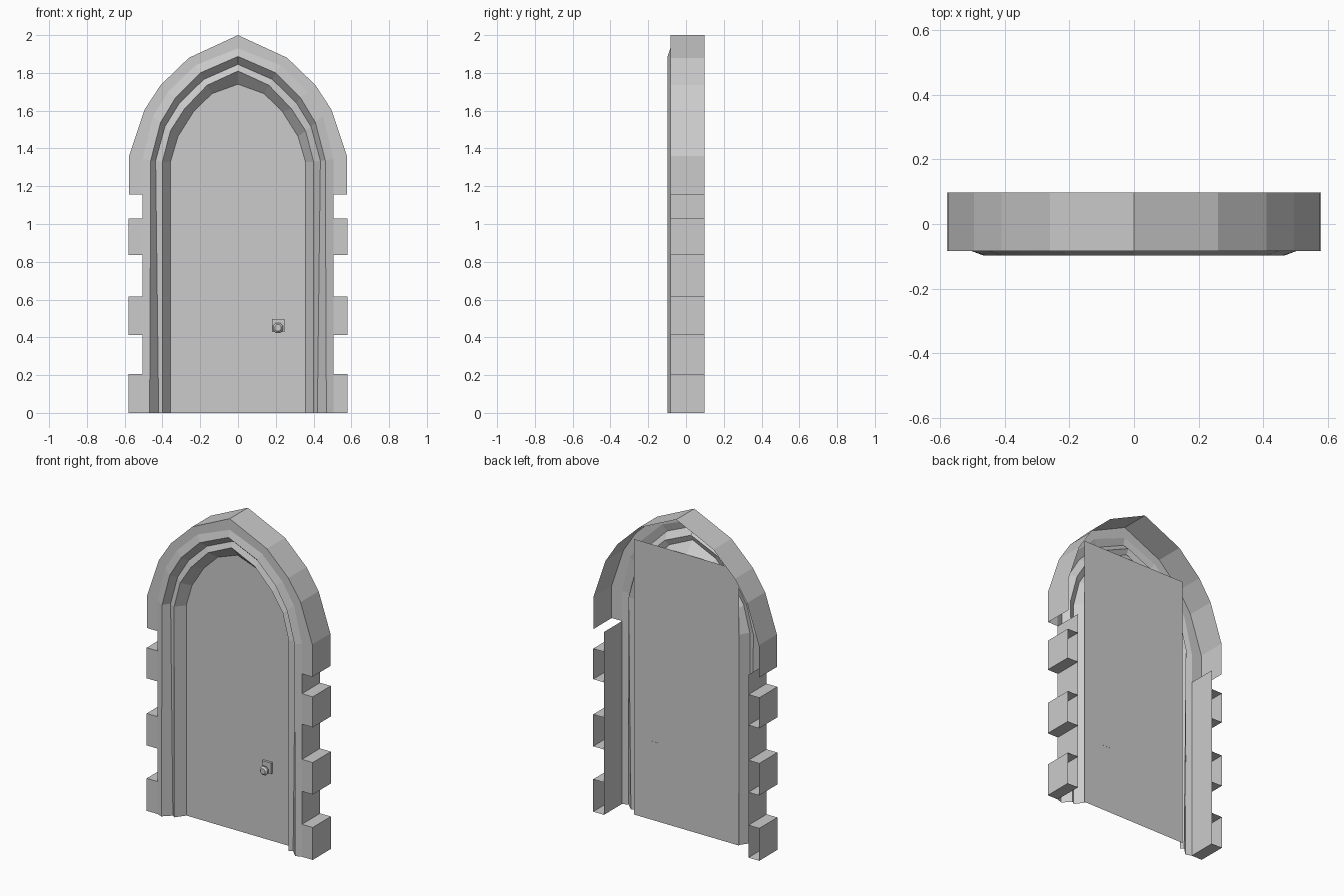
import bpy, bmesh, math
from mathutils import Matrix

if "Cube" in bpy.data.objects:
    bpy.data.objects.remove(bpy.data.objects["Cube"])

BACK, FACE, PANEL = 0.098, -0.083, -0.005


def new_object(name, bm):
    bmesh.ops.remove_doubles(bm, verts=bm.verts, dist=0.0005)
    me = bpy.data.meshes.new(name)
    bm.to_mesh(me)
    bm.free()
    ob = bpy.data.objects.new(name, me)
    bpy.context.collection.objects.link(ob)
    return ob


def mirrored(ob):
    m = ob.modifiers.new("mirror", 'MIRROR')
    m.use_axis = (True, False, False)
    m.merge_threshold = 0.0005
    return ob


def loft(name, rings):
    """Skin neighbouring half-rings of (y, [(x, z), ...])."""
    bm = bmesh.new()
    rows = [[bm.verts.new((x, y, z)) for x, z in pts] for y, pts in rings]
    for a, b in zip(rows, rows[1:]):
        for i in range(len(a) - 1):
            bm.faces.new((a[i], a[i + 1], b[i + 1], b[i]))
    return mirrored(new_object(name, bm))


# half outlines, springing point up to the apex
outer = [(0.577, 1.155), (0.577, 1.36), (0.495, 1.605), (0.41, 1.735), (0.26, 1.88), (0, 2.0)]
lip = [(0.505, 1.155), (0.505, 1.345), (0.45, 1.57), (0.37, 1.70), (0.225, 1.84), (0, 1.93)]
ridge = [(0.468, 0), (0.462, 1.337), (0.41, 1.537), (0.33, 1.67), (0.2, 1.80), (0, 1.887)]
groove = [(0.42, 0), (0.436, 1.335), (0.387, 1.515), (0.31, 1.64), (0.182, 1.765), (0, 1.845)]
bead = [(0.40, 0), (0.40, 1.33), (0.358, 1.493), (0.283, 1.61), (0.163, 1.735), (0, 1.81)]
inner = [(0.357, 0), (0.358, 1.327), (0.318, 1.463), (0.235, 1.595), (0.138, 1.69), (0, 1.74)]

# stone arch, open at the back
loft("stone_arch", [(BACK, outer), (FACE, outer), (FACE, lip)])

# stepped moulding around the opening
loft("moulding", [(FACE, [(0.505, 0)] + lip[1:]), (-0.097, ridge), (-0.05, groove),
                  (-0.065, bead), (PANEL, inner)])

# jamb side walls
loft("jamb_wall", [(BACK, [(0.505, 0), (0.505, 1.155)]), (FACE, [(0.505, 0), (0.505, 1.155)])])

# projecting stones: open boxes without back or inner faces
bm = bmesh.new()
for z0, z1 in ((0, 0.205), (0.413, 0.615), (0.837, 1.03)):
    section = [(0.505, z0), (0.58, z0), (0.58, z1), (0.505, z1)]
    back = [bm.verts.new((x, BACK, z)) for x, z in section]
    front = [bm.verts.new((x, FACE, z)) for x, z in section]
    bm.faces.new(front)
    for i in range(3):
        bm.faces.new((back[i], back[i + 1], front[i + 1], front[i]))
mirrored(new_object("quoin_stones", bm))

# flat door panel
bm = bmesh.new()
bm.faces.new([bm.verts.new((x, PANEL, z)) for x, z in
              ((-0.368, 0), (0.368, 0), (0.368, 1.74), (-0.368, 1.74))])
new_object("door_panel", bm)

# handle plate
bm = bmesh.new()
bmesh.ops.create_cube(bm, size=1, matrix=Matrix.Translation((0.213, -0.012, 0.463))
                      @ Matrix.Diagonal((0.064, 0.016, 0.068, 1)))
new_object("handle_plate", bm)

# eight-sided knob on a short stem
bm = bmesh.new()
rows = []
for r, y in ((0.012, -0.018), (0.014, -0.032), (0.029, -0.036), (0.029, -0.046), (0.018, -0.056)):
    rows.append([bm.verts.new((0.212 + r * math.cos(a), y, 0.45 + r * math.sin(a)))
                 for a in (math.pi * (i + 0.5) / 4 for i in range(8))])
for a, b in zip(rows, rows[1:]):
    for i in range(8):
        j = (i + 1) % 8
        bm.faces.new((a[i], a[j], b[j], b[i]))
bm.faces.new(rows[-1])
new_object("door_knob", bm)
